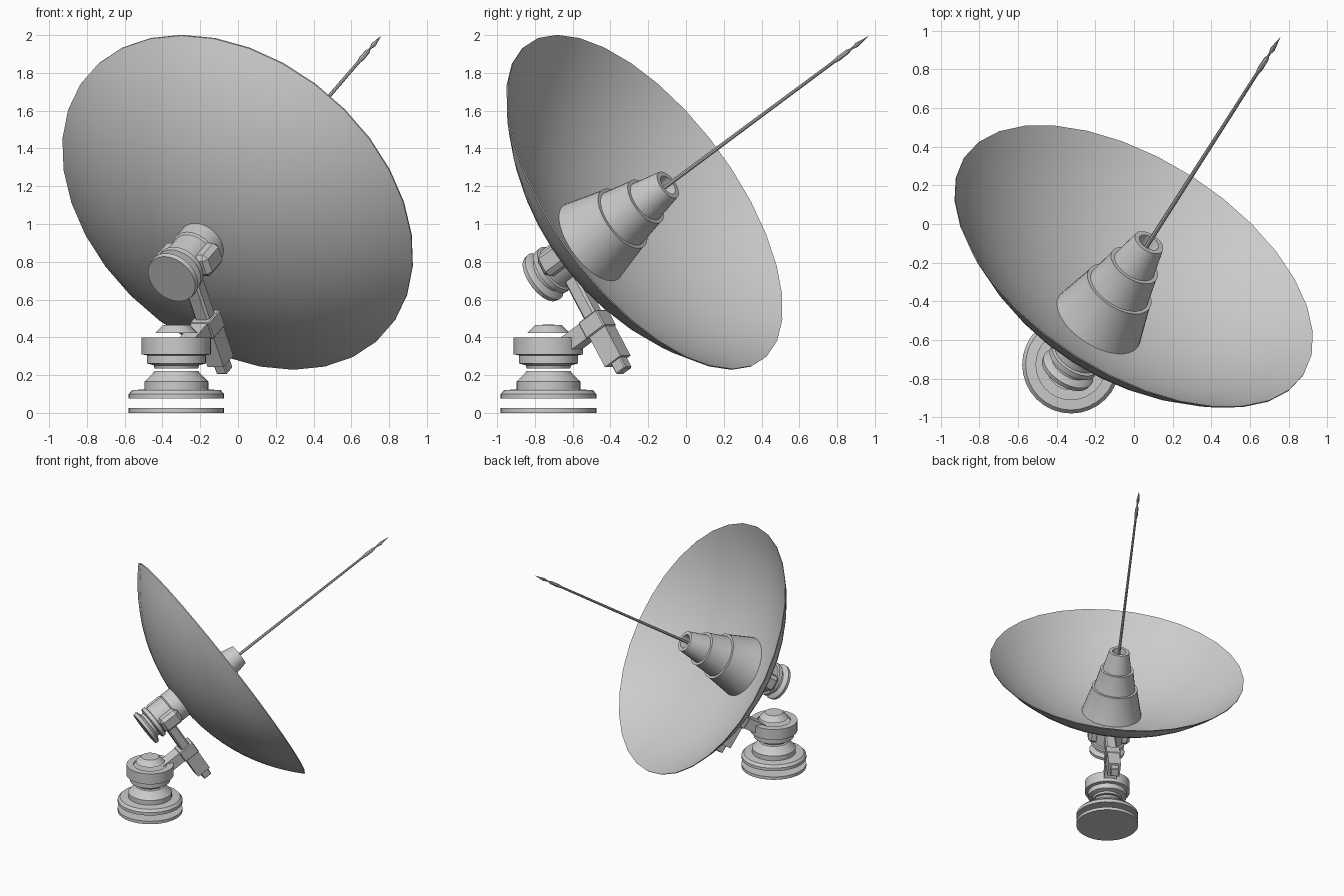
import bpy, bmesh, math
from mathutils import Matrix, Vector

if "Cube" in bpy.data.objects:
    bpy.data.objects.remove(bpy.data.objects["Cube"])

# Aiming frame of the dish: local x = sideways, y = down the dish, z = boresight
az, el = math.radians(57.4), math.radians(32)
n = Vector((math.cos(el) * math.cos(az), math.cos(el) * math.sin(az), math.sin(el)))
w = Vector((math.sin(az), -math.cos(az), 0))
d = n.cross(w)
AIM = Matrix.Translation((0, -0.217, 1.117)) @ Matrix((w, d, n)).transposed().to_4x4()
BASE = Matrix.Translation((-0.326, -0.728, 0))


def finish(name, bm, matrix, angle):
    bmesh.ops.recalc_face_normals(bm, faces=bm.faces)
    mesh = bpy.data.meshes.new(name)
    bm.to_mesh(mesh)
    bm.free()
    ob = bpy.data.objects.new(name, mesh)
    bpy.context.collection.objects.link(ob)
    ob.matrix_world = matrix
    bpy.ops.object.select_all(action='DESELECT')
    ob.select_set(True)
    bpy.context.view_layer.objects.active = ob
    if angle:
        bpy.ops.object.shade_smooth_by_angle(angle=math.radians(angle))
    return ob


def lathe(name, profile, matrix, sides=32, angle=30):
    """Spin (radius, height) points around local z."""
    bm = bmesh.new()
    vs = [bm.verts.new((r, 0, z)) for r, z in profile]
    es = [bm.edges.new(p) for p in zip(vs, vs[1:])]
    bmesh.ops.spin(bm, geom=vs + es, cent=(0, 0, 0), axis=(0, 0, 1),
                   angle=2 * math.pi, steps=sides, use_merge=True)
    bmesh.ops.remove_doubles(bm, verts=bm.verts, dist=1e-5)
    return finish(name, bm, matrix, angle)


def box(name, lo, hi, matrix, bevel=0.0, taper=1.0):
    """Box between two local corners; taper scales the -y end."""
    bm = bmesh.new()
    bmesh.ops.create_cube(bm, size=1)
    lo, hi = Vector(lo), Vector(hi)
    mid, size = (lo + hi) / 2, hi - lo
    for v in bm.verts:
        k = taper if v.co.y < 0 else 1.0
        v.co = mid + Vector((v.co.x * size.x * k, v.co.y * size.y, v.co.z * size.z * k))
    if bevel:
        bmesh.ops.bevel(bm, geom=bm.edges[:], offset=bevel, segments=1, affect='EDGES')
    return finish(name, bm, matrix, 0)


# Dish: thin spherical bowl
R, DEPTH, T = 1.043, 0.42, 0.008
S = (R * R + DEPTH * DEPTH) / (2 * DEPTH)
top = math.asin(R / S)
arc = [top * i / 12 for i in range(13)]
inner = [(S * math.sin(a), S - DEPTH - S * math.cos(a)) for a in arc]
outer = [(r, z - T) for r, z in reversed(inner)]
lathe("dish", inner + outer, AIM)

# Stepped feed cone
lathe("feed_cone", [(0, -0.415), (0.245, -0.405), (0.187, -0.18), (0.187, -0.165), (0.168, -0.165),
                    (0.137, -0.01), (0.137, 0.005), (0.116, 0.005), (0.083, 0.17), (0.056, 0.17),
                    (0.05, 0.11), (0, 0.11)], AIM)

# Antenna mast with beaded tip
lathe("antenna_mast", [(0, 0.1), (0.012, 0.1), (0.009, 1.40), (0.014, 1.43), (0.013, 1.50),
                       (0.006, 1.52), (0.006, 1.54), (0.013, 1.57), (0, 1.66)], AIM, 8)

# Hub behind the dish
lathe("hub", [(0, -0.77), (0.14, -0.77), (0.145, -0.745), (0.135, -0.735), (0.105, -0.725),
              (0.105, -0.705), (0.135, -0.695), (0.135, -0.665), (0.12, -0.66), (0.12, -0.52),
              (0.13, -0.51), (0.13, -0.39), (0, -0.39)], AIM)
for side, sx in (("right", 1), ("left", -1)):
    a, b = sorted((sx * 0.08, sx * 0.17))
    box(side + "_pivot_block", (a, -0.065, -0.66), (b, 0.065, -0.49), AIM, 0.025)

# Tilt actuator hanging below the hub
box("actuator_rod", (-0.045, 0.08, -0.635), (0.045, 0.36, -0.555), AIM, 0.012)
box("actuator_collar", (-0.06, 0.34, -0.665), (0.06, 0.44, -0.53), AIM, 0.006)
box("actuator_body", (-0.05, 0.43, -0.65), (0.05, 0.625, -0.535), AIM)
box("actuator_end", (-0.034, 0.62, -0.62), (0.034, 0.69, -0.55), AIM, 0.006)
box("support_arm", (-0.05, 0.345, -0.86), (0.05, 0.435, -0.64), AIM)

# Pedestal: stacked turned sections with open gaps between
sections = {
    "ground_plate": [(0, 0), (0.253, 0), (0.253, 0.025), (0, 0.025)],
    "pedestal": [(0, 0.075), (0.253, 0.075), (0.253, 0.1), (0.235, 0.12), (0.17, 0.125),
                 (0.17, 0.165), (0.125, 0.21), (0.115, 0.222), (0, 0.222)],
    "swivel_ring": [(0, 0.236), (0.115, 0.236), (0.12, 0.252), (0.157, 0.262), (0.157, 0.305),
                    (0.184, 0.31), (0.184, 0.40), (0.13, 0.40), (0.13, 0.385), (0, 0.385)],
    "turret_cap": [(0, 0.423), (0.112, 0.423), (0.07, 0.465), (0, 0.468)],
}
for name, prof in sections.items():
    lathe(name, prof, BASE)
